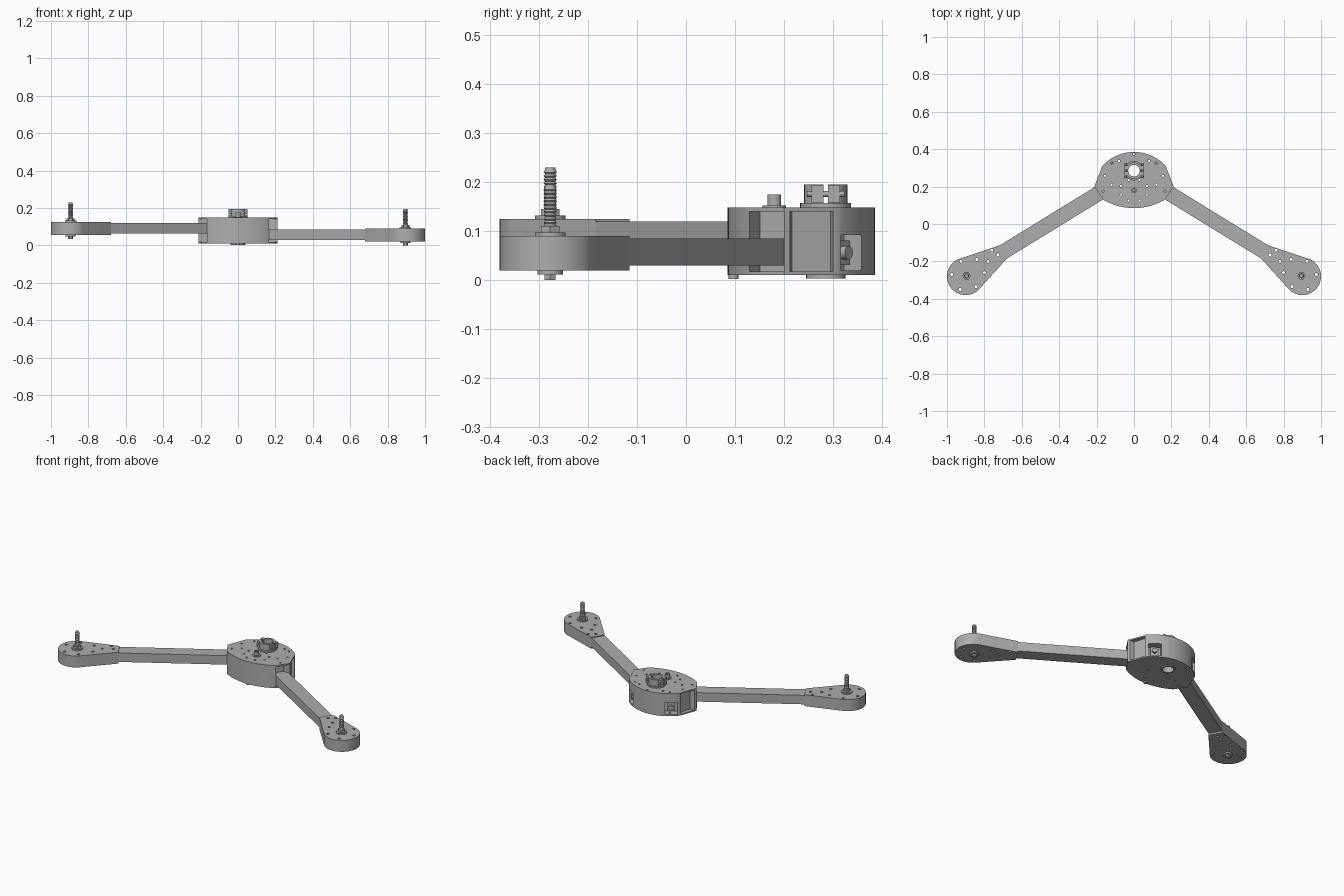
import bpy, bmesh, math
from mathutils import Matrix, Vector

cube = bpy.data.objects.get("Cube")
if cube:
    bpy.data.objects.remove(cube)

metal = bpy.data.materials.new("plain_grey")
metal.use_nodes = True
GREY = (0.42, 0.42, 0.42, 1)
metal.diffuse_color = GREY
metal.node_tree.nodes["Principled BSDF"].inputs["Base Color"].default_value = GREY


def finish(name, bm):
    bmesh.ops.recalc_face_normals(bm, faces=bm.faces)
    mesh = bpy.data.meshes.new(name)
    bm.to_mesh(mesh)
    bm.free()
    mesh.materials.append(metal)
    ob = bpy.data.objects.new(name, mesh)
    bpy.context.collection.objects.link(ob)
    return ob


def prism(name, pts, z0, z1):
    bm = bmesh.new()
    face = bm.faces.new([bm.verts.new((x, y, z0)) for x, y in pts])
    top = bmesh.ops.extrude_face_region(bm, geom=[face])["geom"]
    verts = [v for v in top if isinstance(v, bmesh.types.BMVert)]
    bmesh.ops.translate(bm, verts=verts, vec=(0, 0, z1 - z0))
    return finish(name, bm)


def lathe(name, profile, x, y, steps=32, closed=False):
    bm = bmesh.new()
    vs = [bm.verts.new((r, 0, z)) for r, z in profile]
    pairs = list(zip(vs, vs[1:])) + ([(vs[-1], vs[0])] if closed else [])
    es = [bm.edges.new(p) for p in pairs]
    bmesh.ops.spin(bm, geom=vs + es, axis=(0, 0, 1), cent=(0, 0, 0),
                   angle=math.tau, steps=steps)
    bmesh.ops.remove_doubles(bm, verts=bm.verts, dist=1e-5)
    bmesh.ops.translate(bm, verts=bm.verts, vec=(x, y, 0))
    return finish(name, bm)


def box(name, centre, size, turn=0):
    bm = bmesh.new()
    bmesh.ops.create_cube(bm, size=1, matrix=Matrix.Translation(centre)
                          @ Matrix.Rotation(turn, 4, "Z") @ Matrix.Diagonal((*size, 1)))
    return finish(name, bm)


def rod(name, centre, radius, length, axis, segs=16):
    bm = bmesh.new()
    rot = Vector((0, 0, 1)).rotation_difference(Vector(axis)).to_matrix().to_4x4()
    bmesh.ops.create_cone(bm, cap_ends=True, segments=segs, radius1=radius, radius2=radius,
                          depth=length, matrix=Matrix.Translation(centre) @ rot)
    return finish(name, bm)


def cut(ob, cutters):
    for c in cutters:
        mod = ob.modifiers.new("cut", "BOOLEAN")
        mod.operation, mod.solver, mod.object = "DIFFERENCE", "EXACT", c
    bpy.context.view_layer.update()
    deps = bpy.context.evaluated_depsgraph_get()
    mesh = bpy.data.meshes.new_from_object(ob.evaluated_get(deps))
    ob.modifiers.clear()
    ob.data = mesh


def drop(cutters):
    for c in cutters:
        bpy.data.objects.remove(c)


def drill(spots, radius):
    return [rod("drill", (x, y, 0.1), radius, 0.4, (0, 0, 1), 12) for x, y in spots]


def arc(cy, r, a0, a1, n):
    angles = [math.radians(a0 + (a1 - a0) * i / n) for i in range(n + 1)]
    return [(r * math.cos(a), cy + r * math.sin(a)) for a in angles]


def mirrored(pts):
    return [(-x, y) for x, y in reversed(pts)]


# Hub: two full plates around a core that is recessed at the arms and sides
front = arc(0.41, 0.325, -120.5, -59.5, 20)
back = arc(0.155, 0.23, 42.5, 137.5, 32)
plate_side = [(0.212, 0.2)]
core_side = [(0.131, 0.151), (0.165, 0.205), (0.212, 0.2), (0.207, 0.212),
             (0.18, 0.216), (0.155, 0.295), (0.174, 0.3)]
plate = front + plate_side + back + mirrored(plate_side)
core = front + core_side + back + mirrored(core_side)
top_plate = prism("hub_top_plate", plate, 0.14, 0.148)
bottom_plate = prism("hub_bottom_plate", plate, 0.01, 0.018)
hub_core = prism("hub_core", core, 0.016, 0.142)

HUB_Y, POST_Y = 0.285, 0.18
side_holes = [(0.118, 0.326), (0.08, 0.337), (0.155, 0.257), (0.12, 0.21), (0.165, 0.175)]
spots = side_holes + mirrored(side_holes) + [(0, 0.374)]
spots += [(0.075 * math.cos(a), POST_Y + 0.06 * math.sin(a))
          for a in [math.tau * (i + 0.5) / 8 for i in range(8)]]
holes = drill(spots, 0.006)
bore = rod("bore", (0, HUB_Y, 0.1), 0.031, 0.4, (0, 0, 1), 32)
windows = [box("window", (s * 0.132, 0.332, 0.056), (0.07, 0.075, 0.072), -s * math.radians(36))
           for s in (1, -1)]
for ob in (top_plate, bottom_plate):
    cut(ob, holes + [bore])
cut(hub_core, holes + [bore] + windows)
drop(holes + [bore] + windows)

# Sockets at the back of the two rear windows
for s, side in ((1, "left"), (-1, "right")):
    axis = Vector((s * 0.588, 0.809, 0))
    centre = Vector((s * 0.132, 0.332, 0.056))
    box(side + "_socket_block", centre - axis * 0.024, (0.045, 0.022, 0.05), -s * math.radians(36))
    rod(side + "_socket", centre - axis * 0.01, 0.014, 0.02, axis)

# Split clamp collar over the bore, with base flange and lower flange
lathe("collar_base", [(0.031, 0.147), (0.052, 0.147), (0.052, 0.157), (0.031, 0.157)],
      0, HUB_Y, closed=True)
collar = lathe("clamp_collar", [(0.031, 0.156), (0.044, 0.156), (0.044, 0.195), (0.031, 0.195)],
               0, HUB_Y, closed=True)
gap = box("gap", (0, HUB_Y, 0.18), (0.2, 0.01, 0.1))
cut(collar, [gap])
drop([gap])
for s in (1, -1):
    for t in (1, -1):
        box("clamp_ear", (s * 0.043, HUB_Y + t * 0.017, 0.176), (0.018, 0.024, 0.036))
    rod("clamp_screw", (s * 0.044, HUB_Y, 0.176), 0.006, 0.076, (0, 1, 0))
lathe("lower_flange", [(0.031, 0.003), (0.04, 0.003), (0.04, 0.011), (0.031, 0.011)],
      0, HUB_Y, closed=True)

# Post on the hub and small foot screw
lathe("hub_post_washer", [(0, 0.147), (0.024, 0.147), (0.024, 0.152), (0, 0.152)], 0, POST_Y)
lathe("hub_post", [(0, 0.147), (0.014, 0.147), (0.014, 0.175), (0.007, 0.175),
                   (0.007, 0.165), (0, 0.165)], 0, POST_Y)
lathe("foot_screw", [(0, 0.002), (0.01, 0.002), (0.01, 0.011), (0, 0.011)], 0, 0.097)

# Arms, end pods and threaded bolts; the right side sits higher
ARM = Vector((0.852, -0.523, 0))
pod_holes = [(0.975, -0.27), (0.925, -0.2), (0.84, -0.19), (0.78, -0.2), (0.727, -0.165),
             (0.80, -0.26), (0.845, -0.335), (0.93, -0.35), (0.76, -0.14)]
for s, side, lift in ((1, "left", 0), (-1, "right", 0.035)):
    mid = Vector((0.19, 0.163, 0.0575 + lift)) + ARM * 0.28
    box(side + "_arm", (s * mid.x, mid.y, mid.z), (0.68, 0.08, 0.055), s * math.atan2(ARM.y, ARM.x))

    # Teardrop outline: rounded end joined to the two neck corners
    turn = math.atan2(ARM.y, ARM.x)
    rim = [turn + math.radians(-102 + 204 * i / 40) for i in range(41)]
    outline = [(0.9 + 0.1 * math.cos(a), -0.28 + 0.1 * math.sin(a)) for a in rim]
    outline += [(0.722, -0.115), (0.68, -0.185)]
    pod = prism(side + "_pod", [(s * x, y) for x, y in outline], 0.02 + lift, 0.09 + lift)
    holes = drill([(s * x, y) for x, y in pod_holes], 0.008)
    cut(pod, holes)
    drop(holes)

    x, y, top = s * 0.895, -0.277, 0.09 + lift
    lathe(side + "_washer", [(0, top - 0.002), (0.031, top - 0.002), (0.031, top + 0.007),
                             (0, top + 0.007)], x, y)
    lathe(side + "_nut", [(0, top + 0.006), (0.022, top + 0.006), (0.022, top + 0.02),
                          (0, top + 0.02)], x, y, steps=6)
    thread = [(0, top + 0.019), (0.014, top + 0.019)]
    for i in range(10):
        z = top + 0.024 + i * 0.0075
        thread += [(0.0105, z), (0.0135, z + 0.0035)]
    thread += [(0.011, top + 0.1), (0.011, top + 0.105), (0, top + 0.105)]
    lathe(side + "_threaded_bolt", thread, x, y, steps=20)
    base = 0.02 + lift
    lathe(side + "_lower_washer", [(0, base + 0.002), (0.026, base + 0.002),
                                   (0.026, base - 0.008), (0, base - 0.008)], x, y)
    lathe(side + "_bolt_head", [(0, base - 0.007), (0.013, base - 0.007),
                                (0.013, base - 0.02), (0, base - 0.02)], x, y, steps=6)

# Smooth the round parts, keeping sharp edges
bpy.ops.object.select_all(action="DESELECT")
for ob in bpy.context.scene.objects:
    if ob.type == "MESH":
        ob.select_set(True)
        bpy.context.view_layer.objects.active = ob
bpy.ops.object.shade_smooth_by_angle(angle=math.radians(30))
